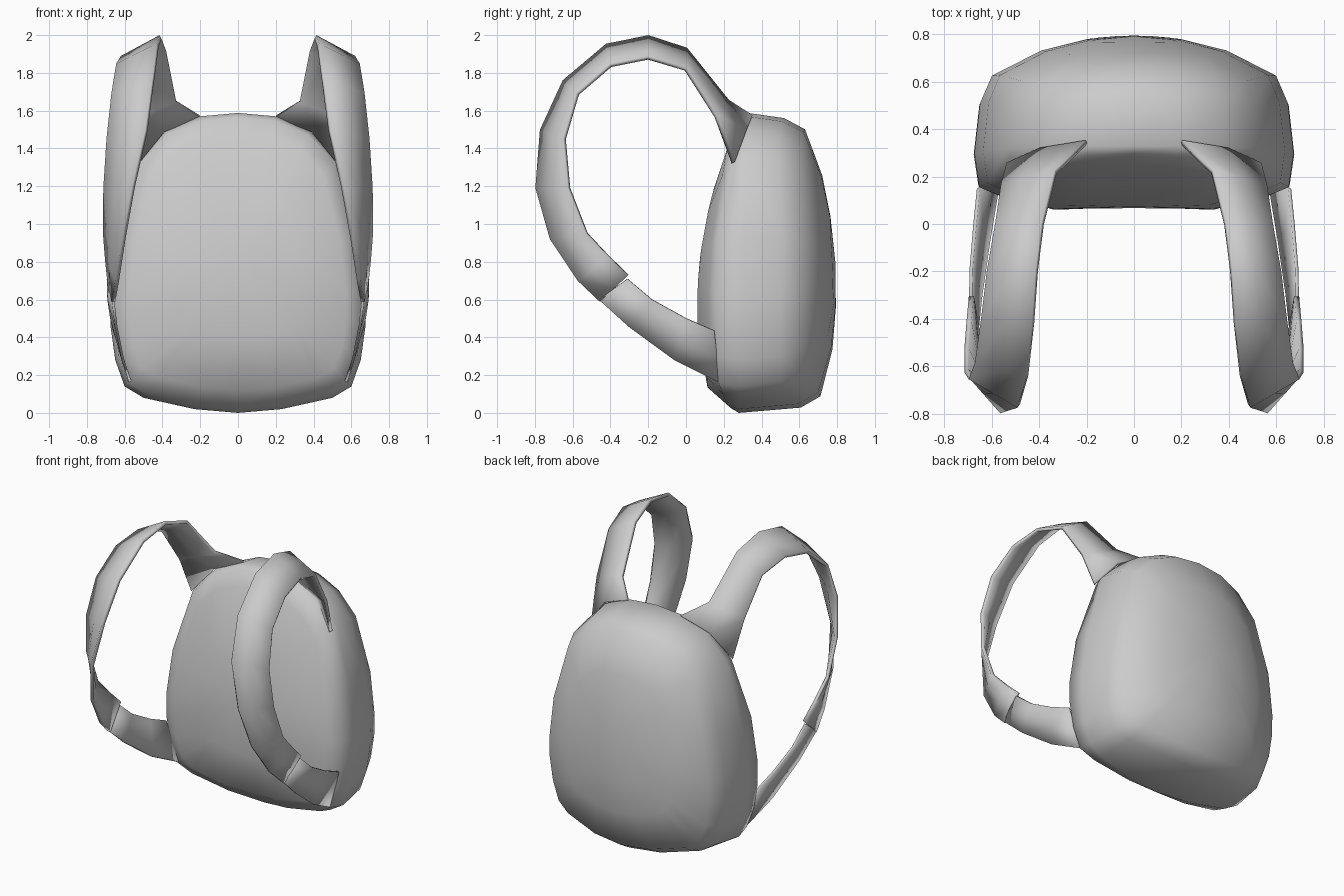
import bpy, bmesh, math
from mathutils import Vector

if "Cube" in bpy.data.objects:
    bpy.data.objects.remove(bpy.data.objects["Cube"])


def make_object(name, bm, angle=40):
    bmesh.ops.recalc_face_normals(bm, faces=bm.faces)
    mesh = bpy.data.meshes.new(name)
    bm.to_mesh(mesh)
    bm.free()
    ob = bpy.data.objects.new(name, mesh)
    bpy.context.collection.objects.link(ob)
    bpy.ops.object.select_all(action='DESELECT')
    ob.select_set(True)
    bpy.context.view_layer.objects.active = ob
    bpy.ops.object.shade_smooth_by_angle(angle=math.radians(angle))
    return ob


# Bag body: one outline, scaled into rings from the front panel to the back
half = [(0, 1.588), (.2, 1.57), (.38, 1.495), (.53, 1.34), (.635, .93), (.672, .62),
        (.675, .46), (.65, .28), (.6, .14), (.5, .08), (.23, .02), (0, 0)]
outline = half + [(-x, z) for x, z in half[-2:0:-1]]
MID = .8


def front(x, z):
    return (.06 + .23 * (z - .57) ** 2 + .3 * max(0, abs(x) - .37)
            + .8 * max(0, .15 - z))


def back(x, z):
    return .795 - .2 * (z - .65) ** 2 - .42 * x * x


rings = [(.5, front), (.85, front), (.97, lambda x, z: front(x, z) + .01),
         (1, lambda x, z: .28 + .03 * z),
         (.965, lambda x, z: back(x, z) - .11),
         (.89, lambda x, z: back(x, z) - .02), (.58, back), (.3, back)]

bm = bmesh.new()
loops = []
for s, depth in rings:
    pts = [(x * s, MID + (z - MID) * s) for x, z in outline]
    loops.append([bm.verts.new((x, depth(x, z), z)) for x, z in pts])
n = len(outline)
for a, b in zip(loops, loops[1:]):
    for i in range(n):
        j = (i + 1) % n
        bm.faces.new((a[i], a[j], b[j], b[i]))
for loop, depth in ((loops[0], front), (loops[-1], back)):
    tip = bm.verts.new((0, depth(0, MID), MID))
    for i in range(n):
        bm.faces.new((loop[i], loop[(i + 1) % n], tip))
make_object("bag_body", bm, 60)


# Straps: a ribbon between two edge paths, thickened and mirrored
def strap(name, edge_a, edge_b, thickness, end_bulge=(0, 0, 0)):
    bm = bmesh.new()
    rows = []
    for k, (a, b) in enumerate(zip(edge_a, edge_b)):
        a, b = Vector(a), Vector(b)
        m = (a + b) / 2
        if k == 0:
            m += Vector(end_bulge)
        rows.append([bm.verts.new(p) for p in (a, m, b)])
    for r, q in zip(rows, rows[1:]):
        for i in range(2):
            bm.faces.new((r[i], r[i + 1], q[i + 1], q[i]))
    ob = make_object(name, bm, 40)
    sol = ob.modifiers.new("thickness", 'SOLIDIFY')
    sol.thickness = thickness
    sol.offset = 0
    mir = ob.modifiers.new("mirror", 'MIRROR')
    mir.use_mirror_merge = False
    return ob


# Padded shoulder straps, arching forward from the top of the bag
inboard = [(.2, .345, 1.57), (.33, .22, 1.65), (.385, 0, 1.925), (.41, -.2, 1.99),
           (.425, -.42, 1.945), (.45, -.645, 1.755), (.485, -.765, 1.495),
           (.555, -.79, 1.19), (.605, -.715, .92), (.64, -.57, .7), (.66, -.455, .59)]
outboard = [(.53, .25, 1.325), (.555, .16, 1.57), (.58, 0, 1.82), (.615, -.2, 1.88),
            (.64, -.4, 1.84), (.665, -.575, 1.69), (.69, -.645, 1.45),
            (.705, -.62, 1.19), (.705, -.525, .95), (.695, -.41, .83), (.685, -.305, .73)]
strap("shoulder_straps", inboard, outboard, .022, (.03, .015, .045))

# Flat lower webbing running back to the bag's sides
lower = [(.662, -.46, .6), (.645, -.3, .455), (.61, -.06, .28), (.57, .18, .16)]
upper = [(.688, -.31, .71), (.685, -.18, .6), (.67, 0, .5), (.655, .15, .435)]
strap("lower_straps", lower, upper, .014, (.005, 0, 0))
